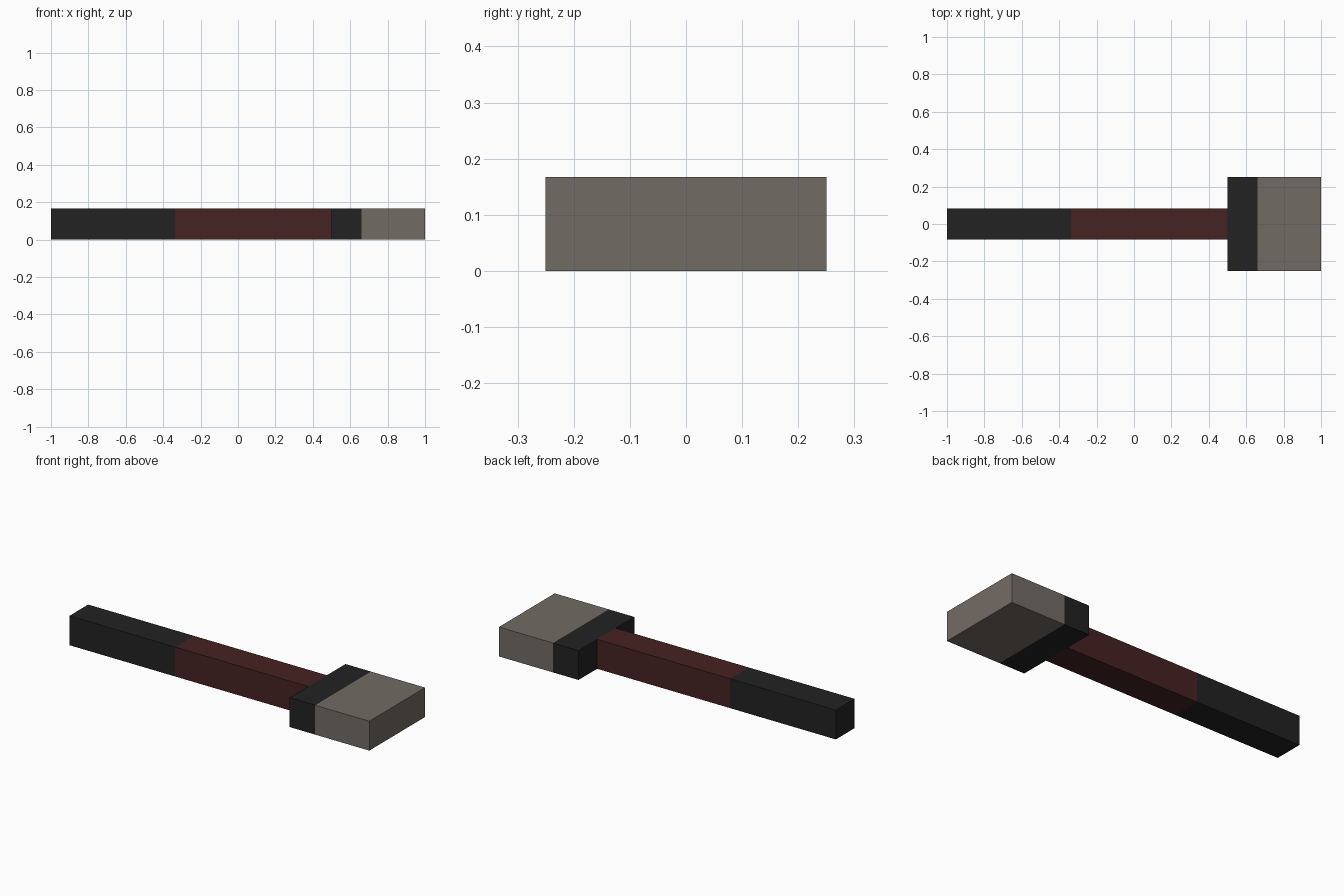
import bpy
import bmesh
from mathutils import Vector

default = bpy.data.objects.get("Cube")
if default:
    bpy.data.objects.remove(default, do_unlink=True)


def make_material(name, color):
    mat = bpy.data.materials.new(name)
    mat.use_nodes = True
    rgba = (*color, 1.0)
    mat.diffuse_color = rgba
    mat.node_tree.nodes["Principled BSDF"].inputs["Base Color"].default_value = rgba
    return mat


black = make_material("black rubber", (0.016, 0.016, 0.016))
red = make_material("dark red wood", (0.061, 0.016, 0.016))
grey = make_material("warm grey metal", (0.171, 0.147, 0.127))

HEIGHT = 0.167


def two_tone_bar(name, x_start, x_split, x_end, width, first, second):
    """Closed box along x, cut at x_split so each end has its own colour."""
    bm = bmesh.new()
    bmesh.ops.create_cube(bm, size=1.0)
    size = Vector((x_end - x_start, width, HEIGHT))
    bmesh.ops.scale(bm, vec=size, verts=bm.verts)
    centre = Vector(((x_start + x_end) / 2, 0, HEIGHT / 2))
    bmesh.ops.translate(bm, vec=centre, verts=bm.verts)
    bmesh.ops.bisect_plane(bm, geom=bm.verts[:] + bm.edges[:] + bm.faces[:],
                           plane_co=(x_split, 0, 0), plane_no=(1, 0, 0))
    for face in bm.faces:
        face.material_index = int(face.calc_center_median().x > x_split)
    mesh = bpy.data.meshes.new(name)
    bm.to_mesh(mesh)
    bm.free()
    mesh.materials.append(first)
    mesh.materials.append(second)
    obj = bpy.data.objects.new(name, mesh)
    bpy.context.collection.objects.link(obj)
    return obj


# Handle: black grip, then red shaft up to the head
two_tone_bar("handle", -1.0, -0.336, 0.5, HEIGHT, black, red)

# Hammer head: black collar, then grey block
two_tone_bar("hammer_head", 0.5, 0.66, 1.0, 0.5, black, grey)
